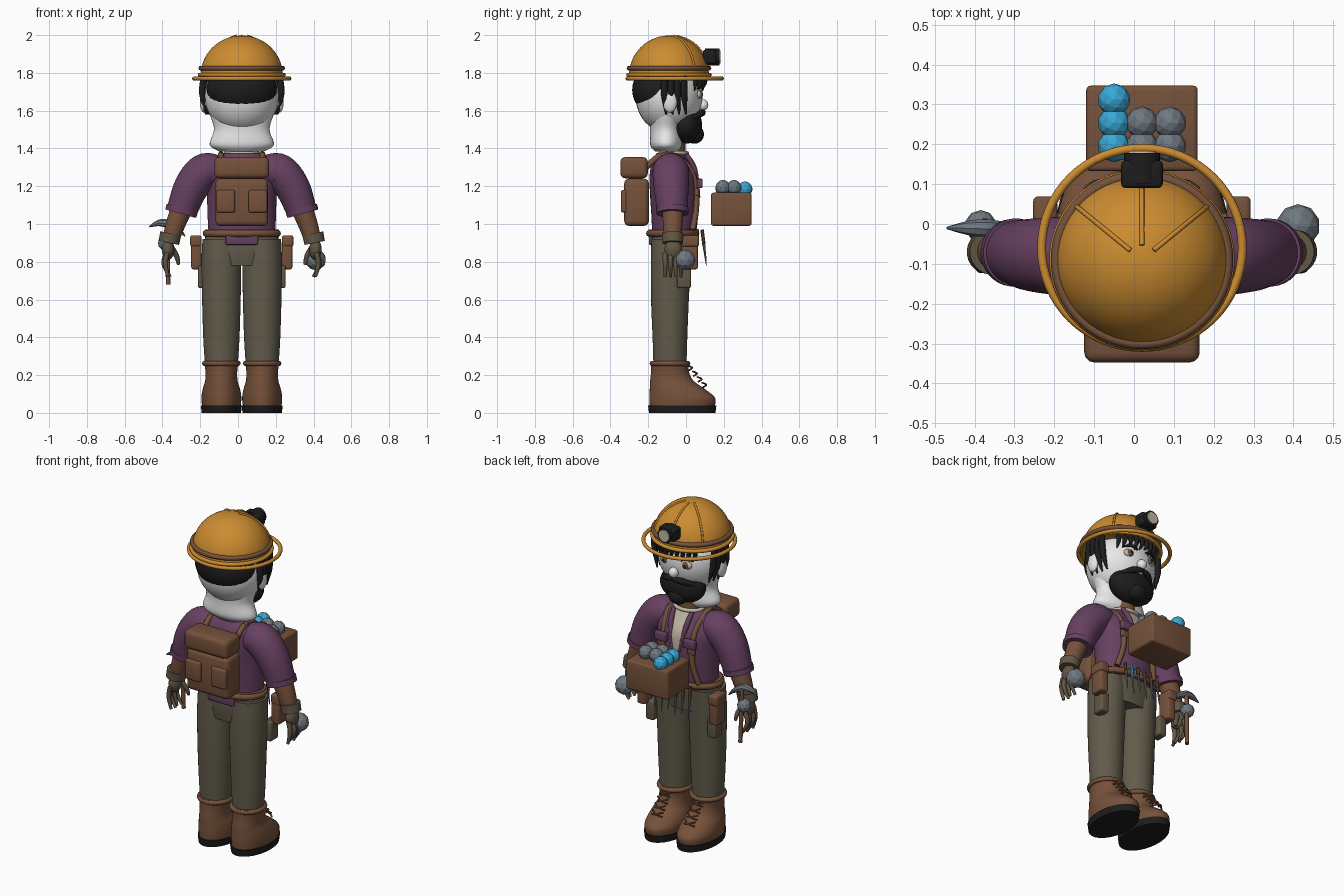
import bpy, bmesh, math
from mathutils import Vector, Matrix

if "Cube" in bpy.data.objects:
    bpy.data.objects.remove(bpy.data.objects["Cube"])

CX = 0.02  # body centre line


def material(name, *rgb):
    m = bpy.data.materials.new(name)
    m.use_nodes = True
    m.diffuse_color = (*rgb, 1)
    m.node_tree.nodes["Principled BSDF"].inputs["Base Color"].default_value = (*rgb, 1)
    return m


orange = material("helmet_orange", .6, .26, .03)
brown = material("leather_brown", .18, .083, .043)
purple = material("shirt_purple", .135, .052, .12)
olive = material("trouser_olive", .12, .105, .07)
grey = material("metal_grey", .16, .19, .22)
blue = material("crystal_blue", .04, .39, .67)
black = material("hair_black", .012, .012, .012)
white = material("skin_white", .8, .8, .8)
cream = material("cloth_cream", .55, .48, .38)
glove = material("glove_khaki", .12, .095, .06)


def finish(bm, name, mat, smooth=True):
    me = bpy.data.meshes.new(name)
    bmesh.ops.recalc_face_normals(bm, faces=bm.faces)
    bm.to_mesh(me)
    bm.free()
    ob = bpy.data.objects.new(name, me)
    bpy.context.collection.objects.link(ob)
    me.materials.append(mat)
    if smooth:
        bpy.ops.object.select_all(action='DESELECT')
        ob.select_set(True)
        bpy.context.view_layer.objects.active = ob
        bpy.ops.object.shade_smooth_by_angle(angle=math.radians(40))
    return ob


def ball(name, at, r, mat, low=False):
    bm = bmesh.new()
    if low:
        bmesh.ops.create_icosphere(bm, subdivisions=2, radius=1)
    else:
        bmesh.ops.create_uvsphere(bm, u_segments=32, v_segments=20, radius=1)
    r = (r, r, r) if isinstance(r, float) else r
    bm.transform(Matrix.Translation(at) @ Matrix.Diagonal((*r, 1)))
    return finish(bm, name, mat, not low)


def box(name, at, size, mat, bevel=.012):
    bm = bmesh.new()
    bmesh.ops.create_cube(bm, size=1)
    bm.transform(Matrix.Translation(at) @ Matrix.Diagonal((*size, 1)))
    if bevel:
        bmesh.ops.bevel(bm, geom=bm.edges[:], offset=bevel, segments=3, profile=.5, affect='EDGES')
    return finish(bm, name, mat)


def skin(bm, rings, closed=False):
    """Bridge rings of vertices and cap the ends."""
    n = len(rings[0])
    for a, b in zip(rings, rings[1:] + rings[:1] if closed else rings[1:]):
        for i in range(n):
            bm.faces.new((a[i], a[(i + 1) % n], b[(i + 1) % n], b[i]))
    if not closed:
        bm.faces.new(rings[0])
        bm.faces.new(rings[-1])


def spline(pts, steps):
    """Smooth interpolation through tuples of numbers."""
    pts = [pts[0]] + list(pts) + [pts[-1]]
    out = []
    for p, a, b, q in zip(pts, pts[1:], pts[2:], pts[3:]):
        for k in range(steps):
            t = k / steps
            out.append([.5 * (2 * v + (w - u) * t + (2 * u - 5 * v + 4 * w - z) * t * t
                              + (3 * v - u - 3 * w + z) * t ** 3)
                        for u, v, w, z in zip(p, a, b, q)])
    return out + [list(pts[-1])]


def loft(name, sections, mat, x=CX, n=40, steps=5):
    """Stack ellipses given as (z, centre_y, radius_x, radius_y)."""
    bm = bmesh.new()
    rings = []
    for z, cy, rx, ry in spline(sections, steps):
        angles = [math.tau * i / n for i in range(n)]
        rings.append([bm.verts.new((x + rx * math.cos(a), cy + ry * math.sin(a), z)) for a in angles])
    skin(bm, rings)
    return finish(bm, name, mat)


def tube(name, pts, mat, n=10, steps=4):
    """Round tube through (x, y, z, radius) points."""
    bm = bmesh.new()
    path = spline(pts, steps)
    rings = []
    for i, p in enumerate(path):
        d = Vector(path[min(i + 1, len(path) - 1)][:3]) - Vector(path[max(i - 1, 0)][:3])
        side = d.cross(Vector((.13, 1, .07))).normalized()
        up = side.cross(d).normalized()
        rings.append([bm.verts.new(Vector(p[:3]) + max(p[3], .001) *
                      (side * math.cos(math.tau * k / n) + up * math.sin(math.tau * k / n))) for k in range(n)])
    skin(bm, rings)
    return finish(bm, name, mat)


def hoop(name, y, z, rx, ry, r, mat, x=CX, n=64, m=10):
    bm = bmesh.new()
    rings = []
    for i in range(n):
        a = math.tau * i / n
        c, s = math.cos(a), math.sin(a)
        turns = [math.tau * k / m for k in range(m)]
        rings.append([bm.verts.new((x + (rx + r * math.cos(t)) * c, y + (ry + r * math.cos(t)) * s,
                                    z + r * math.sin(t))) for t in turns])
    skin(bm, rings, closed=True)
    return finish(bm, name, mat)


# Helmet with rings, ridges and lamp
HY = -.09
dome = [(1.785 + .213 * math.sin(a), HY, .218 * math.cos(a), .212 * math.cos(a))
        for a in [math.radians(9.9 * i) for i in range(10)]]
loft("helmet_dome", dome, orange, n=56, steps=2)
hoop("helmet_brim", -.06, 1.77, .252, .25, .011, orange)
hoop("helmet_lower_ring", HY, 1.79, .222, .216, .011, orange)
hoop("helmet_band", HY, 1.825, .216, .211, .013, brown)
for a in (40, 90, 140):
    c, s = math.cos(math.radians(a)), math.sin(math.radians(a))
    tube("helmet_ridge", [(CX + .22 * math.cos(e) * c, HY + .214 * math.cos(e) * s, 1.785 + .215 * math.sin(e), .006)
                          for e in [math.radians(18 * i + 8) for i in range(5)]], orange)
box("lamp_housing", (CX, .125, 1.885), (.105, .07, .075), black)
tube("lamp_barrel", [(CX, .1, 1.885, .045), (CX, .178, 1.885, .045)], black, n=24, steps=1)
tube("lamp_lens", [(CX, .176, 1.885, .036), (CX, .183, 1.885, .034)], cream, n=24, steps=1)

# Head, neck and hair
ball("head", (CX, -.09, 1.68), (.198, .178, .2), white)
loft("neck_flare", [(1.385, -.1, .12, .065), (1.42, -.105, .17, .085), (1.5, -.105, .147, .085),
                    (1.58, -.1, .168, .1), (1.66, -.1, .18, .12)], white)
loft("neck", [(1.33, -.06, .065, .06), (1.45, -.06, .06, .055)], brown, steps=1)
ball("back_hair", (CX, -.13, 1.71), (.188, .155, .145), black)
ball("beard", (CX, .0, 1.525), (.142, .085, .1), black)
ball("chin_beard", (CX, .045, 1.475), (.06, .05, .05), black)
ball("nose", (CX, .09, 1.63), (.028, .028, .03), white)
for s in (-1, 1):
    X = lambda d: CX + s * d
    ball("ear", (X(.2), -.085, 1.65), (.022, .038, .06), white)
    ball("eye_white", (X(.07), .066, 1.685), (.036, .018, .024), cream)
    ball("iris", (X(.07), .079, 1.685), (.018, .01, .019), brown)
    ball("pupil", (X(.07), .087, 1.685), (.008, .004, .009), black)
    tube("eyebrow", [(X(.03), .09, 1.715, .006), (X(.07), .085, 1.728, .009), (X(.115), .06, 1.715, .004)], black)
    tube("moustache", [(X(.0), .093, 1.592, .012), (X(.05), .08, 1.585, .018), (X(.11), .035, 1.56, .01)], black)
    for i in range(4):
        y = -.115 + .035 * i
        tube("side_lock", [(X(.2), y, 1.79, .016), (X(.208 - .004 * i), y, 1.69, .018),
                           (X(.19 - .006 * i), y + .01, 1.58, .004)], black)
for i in range(9):
    a = math.radians(48 + 10 * i)
    c, s = math.cos(a), math.sin(a)
    tube("fringe", [(CX + .2 * c, HY + .19 * s, 1.79, .013),
                    (CX + .198 * c, HY + .19 * s, 1.75, .012),
                    (CX + .19 * c + .012, HY + .182 * s, 1.705 + .012 * (i % 3), .002)], black)

# Shirt, with an open cream front chosen by position
shirt = loft("shirt", [(.93, -.065, .175, .115), (1.02, -.06, .18, .122), (1.15, -.06, .185, .13),
                       (1.25, -.065, .195, .128), (1.33, -.08, .185, .1), (1.375, -.08, .1, .075)],
             purple, n=96, steps=8)
shirt.data.materials.append(cream)
for f in shirt.data.polygons:
    x, y, z = f.center
    if y > -.06 and z > 1.12 and abs(x - CX) < .015 + .16 * (z - 1.12):
        f.material_index = 1
hoop("undershirt_collar", -.065, 1.375, .085, .07, .011, cream)
hoop("belt", -.07, .95, .188, .122, .019, brown)
loft("belt_strip", [(.93, -.07, .196, .128), (.97, -.07, .196, .128)], brown, steps=1)
box("belt_buckle", (CX, .06, .95), (.06, .016, .045), grey, .004)
box("shirt_tail", (CX, -.187, .92), (.17, .02, .06), purple, .008)
loft("trouser_seat", [(.78, -.075, .17, .1), (.86, -.075, .2, .11), (.95, -.07, .19, .115)], olive)

for s in (-1, 1):
    X = lambda d: CX + s * d
    # Arms and gloved hands
    tube("sleeve", [(X(.13), -.08, 1.28, .085), (X(.2), -.08, 1.275, .097), (X(.27), -.078, 1.19, .092),
                    (X(.32), -.072, 1.06, .08)], purple, n=32, steps=6)
    tube("sleeve_cuff", [(X(.315), -.072, 1.085, .086), (X(.323), -.072, 1.055, .085)], purple, n=32, steps=1)
    tube("forearm", [(X(.315), -.07, 1.09, .058), (X(.35), -.07, 1.0, .052), (X(.375), -.07, .92, .045)], brown, n=24)
    tube("glove_cuff", [(X(.376), -.07, .95, .057), (X(.386), -.07, .9, .055)], glove, n=24, steps=1)
    ball("palm", (X(.39), -.068, .865), (.033, .046, .055), glove)
    for i in range(4):
        y = -.11 + .028 * i
        tube("finger", [(X(.395), y, .85, .014), (X(.405 + .008 * (i % 2)), y, .79, .013),
                        (X(.39 - .012 * (i % 2)), y, .72, .008)], glove)
    tube("thumb", [(X(.375), -.05, .88, .015), (X(.345), -.03, .83, .014), (X(.335), -.02, .785, .008)], glove)

    # Legs and boots
    leg = X(.108)
    loft("trouser_leg", [(.27, -.085, .088, .088), (.4, -.085, .096, .092), (.6, -.085, .102, .1),
                         (.8, -.08, .105, .106), (.92, -.075, .1, .108)], olive, x=leg)
    loft("boot", [(.035, -.02, .102, .172), (.08, -.02, .106, .174), (.125, -.045, .099, .147),
                  (.17, -.075, .086, .115), (.22, -.085, .084, .1), (.275, -.085, .092, .1)], brown, x=leg)
    loft("boot_sole", [(0, -.02, .104, .176), (.04, -.02, .109, .181)], black, x=leg, steps=1)
    hoop("boot_collar", -.085, .262, .088, .094, .014, brown, x=leg)
    for i in range(4):
        y, z = .105 - .025 * i, .135 + .03 * i
        for k in (-1, 1):
            tube("boot_lace", [(leg - k * .035, y - .015, z, .005), (leg, y + .003, z + .014, .005),
                               (leg + k * .035, y - .02, z + .025, .005)], brown, n=6)

    # Pack straps, pockets and belt pouches
    tube("pack_strap", [(X(.11), -.22, 1.29, .016), (X(.11), -.13, 1.365, .016), (X(.11), -.03, 1.345, .016),
                        (X(.1), .04, 1.25, .016), (X(.1), .055, 1.1, .016), (X(.13), .035, .97, .016)], brown)
    box("strap_buckle", (X(.1), .06, 1.17), (.045, .02, .04), brown, .005)
    box("chest_pocket", (X(.095), .072, 1.215), (.075, .03, .05), purple, .006)
    tube("shirt_lapel", [(X(.06), -.0, 1.37, .012), (X(.05), .045, 1.29, .015), (X(.02), .07, 1.14, .006)], purple)
    box("tool_pouch", (X(.24), .02, .85), (.055, .085, .18), brown)
    box("pouch_flap", (X(.243), .022, .91), (.06, .095, .06), brown)
    box("canteen_pouch", (X(.205), -.01, .72), (.055, .075, .12), glove)

# Backpack
box("pack_body", (CX, -.262, 1.115), (.28, .13, .25), brown, .025)
box("pack_roll", (CX, -.275, 1.298), (.29, .145, .112), brown, .025)
for s in (-1, 1):
    box("pack_pocket", (CX + s * .085, -.325, 1.12), (.1, .04, .12), brown)

# Ore box with stones
box("ore_box", (CX, .24, 1.078), (.28, .215, .175), brown)
for i in range(3):
    for j in range(3):
        if i == 0 or j:
            ball("blue_stone" if i == 0 else "grey_stone", (-.05 + .07 * i, .312 - .058 * j, 1.185 + .008 * (i > 0)),
                 .041, grey if i else blue, low=True)

# Small tools hanging at the belt front
for i in range(6):
    x = -.09 + .045 * i
    tube("tool_handle", [(x, .085, .97, .009), (x, .095, .89, .009)], blue if i == 4 else brown, n=8, steps=1)
    tube("tool_spike", [(x, .093, .9, .008), (x, .108, .78 + .02 * (i % 2), .002)], grey, n=8, steps=1)

# Pick in one hand, stone in the other
tube("pick_handle", [(-.37, .01, .68, .012), (-.375, 0, 1.0, .012)], brown, steps=1)
tube("pick_head", [(-.47, -.01, .985, .003), (-.42, -.01, 1.005, .017), (-.37, -.01, 1.0, .022),
                   (-.31, -.01, .965, .012), (-.28, -.01, .935, .003)], grey, n=8)
ball("pick_hand_stone", (-.385, -.005, .9), .04, grey, low=True)
ball("held_stone", (.412, -.005, .81), .055, grey, low=True)
